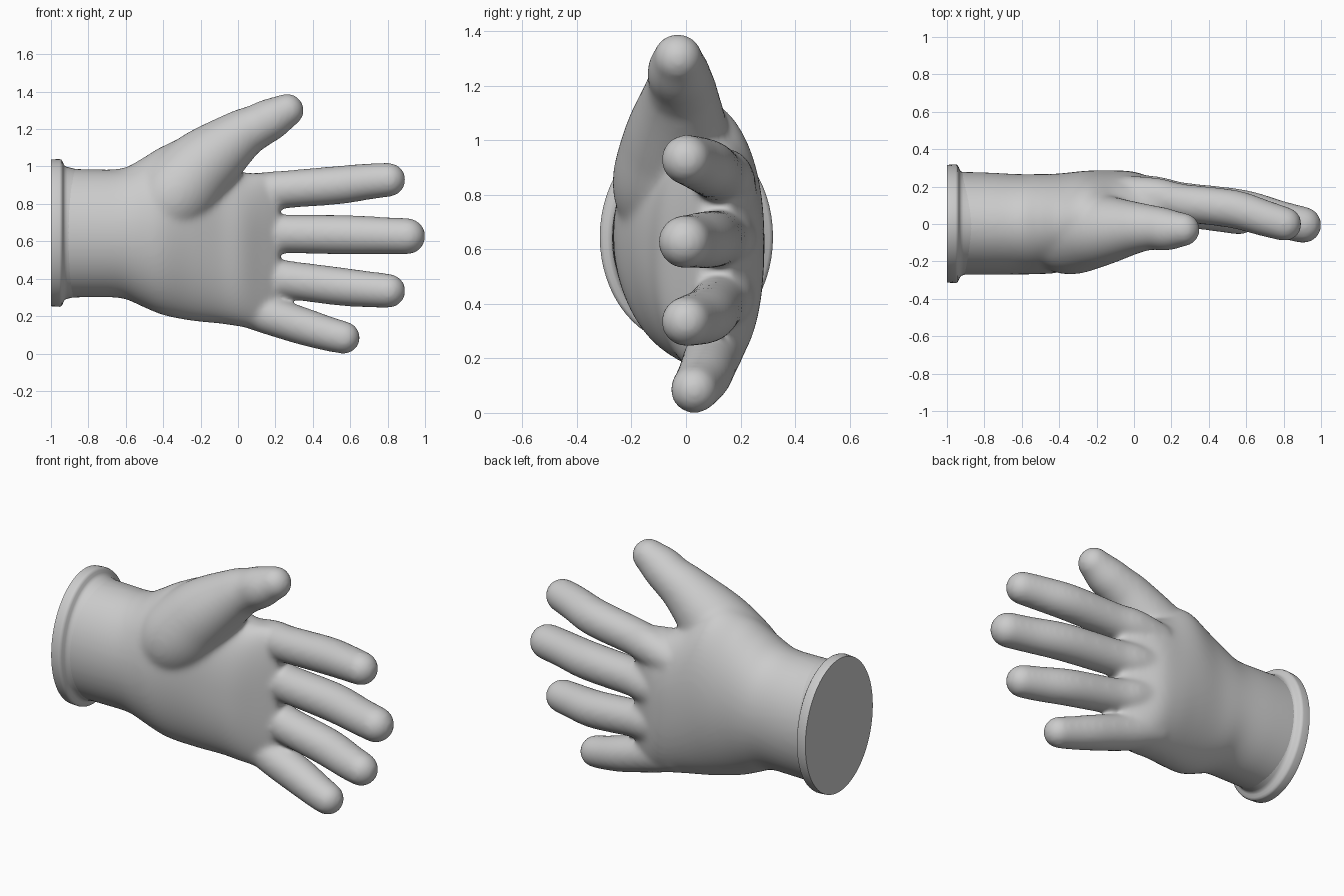
import bpy, bmesh, math
from mathutils import Vector

cube = bpy.data.objects.get("Cube")
if cube:
    bpy.data.objects.remove(cube)

rubber = bpy.data.materials.new("grey_rubber")
rubber.use_nodes = True
GREY = (0.6, 0.6, 0.6, 1)
rubber.diffuse_color = GREY
rubber.node_tree.nodes["Principled BSDF"].inputs["Base Color"].default_value = GREY


def spline(keys, steps=6):
    """Catmull-Rom interpolation through tuples of any length."""
    pts = [Vector(k) for k in keys]
    pts = [2 * pts[0] - pts[1]] + pts + [2 * pts[-1] - pts[-2]]
    out = []
    for a, b, c, d in zip(pts, pts[1:], pts[2:], pts[3:]):
        for i in range(steps):
            t = i / steps
            out.append(0.5 * (2 * b + (c - a) * t + (2 * a - 5 * b + 4 * c - d) * t**2
                              + (3 * b - a - 3 * c + d) * t**3))
    return out + [pts[-2]]


def loft(bm, rings):
    """Skin a list of closed rings and cap both ends."""
    loops = [[bm.verts.new(p) for p in ring] for ring in rings]
    for a, b in zip(loops, loops[1:]):
        for i in range(len(a)):
            j = (i + 1) % len(a)
            bm.faces.new((a[i], a[j], b[j], b[i]))
    bm.faces.new(loops[0][::-1])
    bm.faces.new(loops[-1])


def oval(x, low, high, front, back, power=2.0, n=64):
    """Superellipse ring across the arm axis."""
    ring = []
    for i in range(n):
        a = math.tau * i / n
        c, s = math.cos(a), math.sin(a)
        y = math.copysign(abs(c) ** (2 / power), c)
        z = math.copysign(abs(s) ** (2 / power), s)
        ring.append(Vector((x, (front + back) / 2 + y * (back - front) / 2,
                            (low + high) / 2 + z * (high - low) / 2)))
    return ring


def digit(bm, keys, n=28):
    """Round finger along (x, y, z, radius) keys with a domed tip."""
    path = [(v.xyz, v[3]) for v in spline(keys)]
    tip, r = path[-1]
    end = (tip - path[-2][0]).normalized()
    rings = []

    def circle(c, t, rad):
        u = t.cross(Vector((0, 1, 0))).normalized()
        w = t.cross(u)
        rings.append([c + rad * (math.cos(math.tau * i / n) * u + math.sin(math.tau * i / n) * w)
                      for i in range(n)])

    for i, (c, rad) in enumerate(path):
        t = path[min(i + 1, len(path) - 1)][0] - path[max(i - 1, 0)][0]
        circle(c, t.normalized(), rad)
    for i in range(1, 9):
        a = math.pi / 2 * i / 8.3
        circle(tip + end * r * math.sin(a), end, r * math.cos(a))
    loft(bm, rings)


def finish(bm, name):
    bmesh.ops.recalc_face_normals(bm, faces=bm.faces)
    mesh = bpy.data.meshes.new(name)
    bm.to_mesh(mesh)
    bm.free()
    mesh.materials.append(rubber)
    ob = bpy.data.objects.new(name, mesh)
    bpy.context.collection.objects.link(ob)
    return ob


# Wrist and palm: x, bottom, top, front, back, squareness
bm = bmesh.new()
palm = [
    (-0.97, 0.298, 0.992, -0.272, 0.28, 2),
    (-0.78, 0.30, 0.985, -0.272, 0.275, 2),
    (-0.62, 0.295, 0.99, -0.27, 0.267, 2),
    (-0.51, 0.25, 1.045, -0.268, 0.267, 2),
    (-0.40, 0.205, 1.11, -0.258, 0.27, 2),
    (-0.25, 0.175, 1.155, -0.205, 0.285, 2.05),
    (-0.10, 0.16, 1.03, -0.14, 0.287, 2.2),
    (0.02, 0.143, 0.97, -0.095, 0.275, 2.4),
    (0.13, 0.13, 0.965, -0.02, 0.225, 2.6),
    (0.22, 0.18, 0.945, 0.045, 0.17, 2.6),
]
loft(bm, [oval(*v) for v in spline(palm)])

# Thumb and fingers: x, y, z, radius
digits = [
    [(-0.6, -0.08, 0.66, 0.11), (-0.38, -0.055, 0.81, 0.215), (-0.2, -0.035, 0.995, 0.198),
     (0, -0.02, 1.157, 0.142), (0.1, -0.02, 1.213, 0.12), (0.18, -0.03, 1.255, 0.113),
     (0.262, -0.03, 1.3, 0.091)],
    [(-0.05, 0.16, 0.83, 0.1), (0.12, 0.145, 0.865, 0.102), (0.25, 0.115, 0.877, 0.101),
     (0.53, 0.08, 0.9, 0.103), (0.7, 0.03, 0.92, 0.097), (0.805, 0.0, 0.929, 0.092)],
    [(-0.05, 0.17, 0.64, 0.1), (0.12, 0.15, 0.64, 0.105), (0.25, 0.12, 0.64, 0.104),
     (0.57, 0.08, 0.635, 0.106), (0.78, 0.025, 0.63, 0.1), (0.905, -0.005, 0.627, 0.098)],
    [(-0.05, 0.16, 0.47, 0.1), (0.12, 0.145, 0.42, 0.104), (0.25, 0.115, 0.397, 0.102),
     (0.53, 0.08, 0.36, 0.103), (0.7, 0.03, 0.343, 0.097), (0.805, 0.0, 0.335, 0.092)],
    [(-0.05, 0.13, 0.28, 0.1), (0.08, 0.11, 0.233, 0.103), (0.2, 0.09, 0.193, 0.103),
     (0.36, 0.07, 0.142, 0.1), (0.48, 0.047, 0.106, 0.093), (0.565, 0.03, 0.085, 0.088)],
]
for keys in digits:
    digit(bm, keys)
hand = finish(bm, "hand")

# Fuse the parts and soften the creases
remesh = hand.modifiers.new("fuse", "REMESH")
remesh.mode = "VOXEL"
remesh.voxel_size = 0.012
remesh.use_smooth_shade = True
soften = hand.modifiers.new("soften", "SMOOTH")
soften.factor = 0.5
soften.iterations = 26

# Rolled cuff: x and outward growth from the wrist
bm = bmesh.new()
rim = [(-1, 0.045), (-0.955, 0.048), (-0.945, 0.045), (-0.938, 0.035), (-0.932, 0.02),
       (-0.925, 0.01), (-0.912, 0.005), (-0.895, 0.001), (-0.86, -0.008)]
loft(bm, [oval(x, 0.298 - g, 0.992 + g, -0.268 - g, 0.271 + g) for x, g in rim])
cuff = finish(bm, "cuff")
bpy.context.view_layer.objects.active = cuff
cuff.select_set(True)
bpy.ops.object.shade_smooth_by_angle(angle=math.radians(50))
